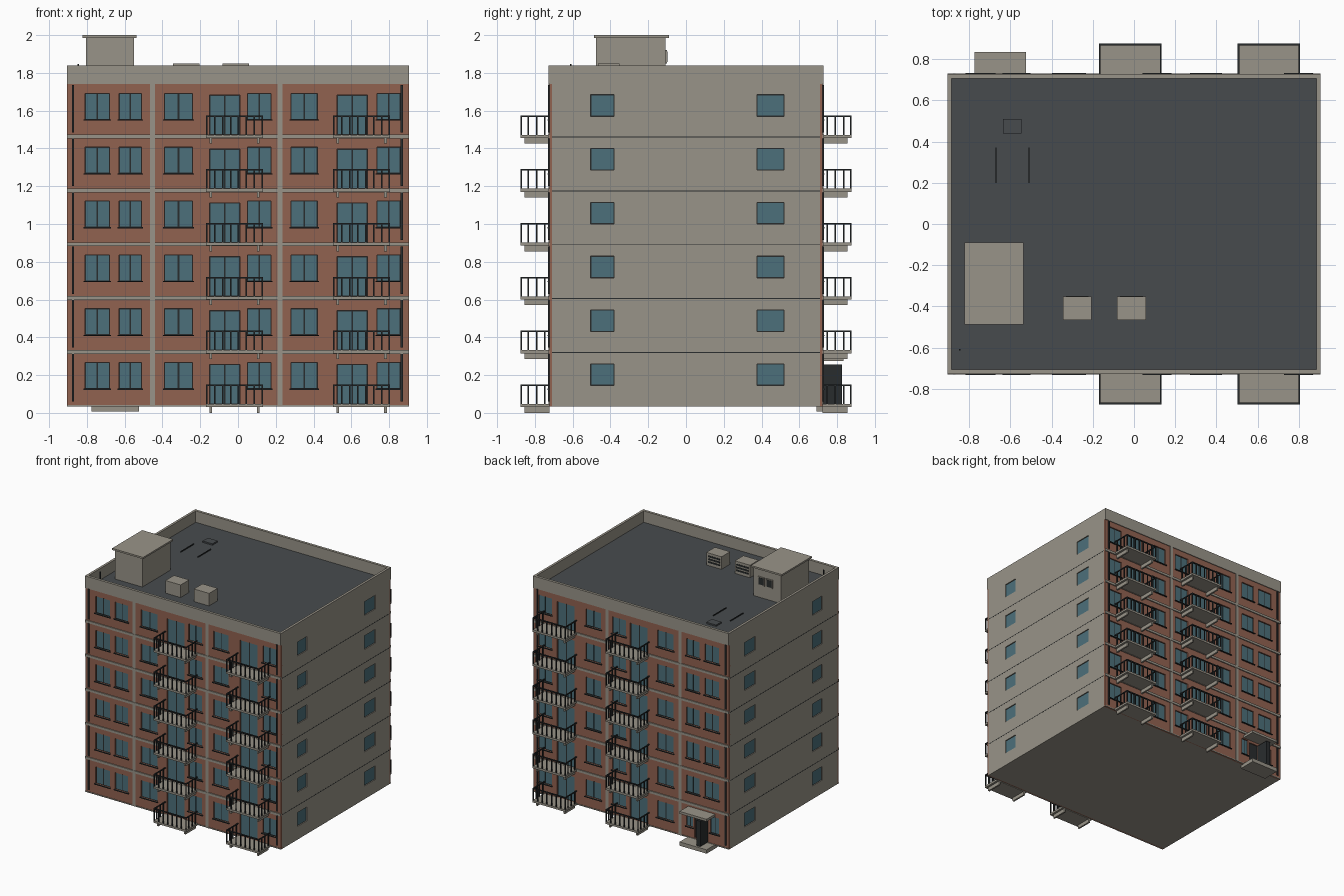
import bpy, bmesh
from mathutils import Vector

cube = bpy.data.objects.get("Cube")
if cube:
    bpy.data.objects.remove(cube, do_unlink=True)


def material(name, srgb):
    col = [(c / 12.92 if c < 0.04 else ((c + 0.055) / 1.055) ** 2.4) for c in srgb] + [1]
    m = bpy.data.materials.new(name)
    m.use_nodes = True
    m.diffuse_color = col
    bsdf = m.node_tree.nodes["Principled BSDF"]
    bsdf.inputs["Base Color"].default_value = col
    bsdf.inputs["Roughness"].default_value = 0.9
    return m


concrete = material("concrete", (0.60, 0.58, 0.535))
brick = material("brick", (0.57, 0.385, 0.315))
glass = material("window glass", (0.30, 0.44, 0.48))
tar = material("roof felt", (0.28, 0.295, 0.305))
metal = material("dark metal", (0.16, 0.175, 0.18))

parts = {}


def part(name, mat):
    if name not in parts:
        parts[name] = (bmesh.new(), mat)
    return parts[name][0]


def box(name, mat, x, y, z):
    """Box spanning the (low, high) pairs x, y and z."""
    bm = part(name, mat)
    verts = bmesh.ops.create_cube(bm, size=1)["verts"]
    for v in verts:
        v.co = Vector([(a + b) / 2 + c * abs(b - a) for c, (a, b) in zip(v.co, (x, y, z))])


def wall_box(name, mat, side, u, d, z):
    """Box on a wall: u runs along the wall, d is the distance from the centre."""
    axis, sign = side
    d = (sign * d[0], sign * d[1])
    x, y = (u, d) if axis == "y" else (d, u)
    box(name, mat, x, y, z)


def pierced_wall(name, mat, side, half, z, d, holes):
    """Wall panel with rectangular openings, built from grid cells and extruded."""
    axis, sign = side
    us = sorted({-half, half} | {u for h in holes for u in h[0]})
    zs = sorted({z[0], z[1]} | {v for h in holes for v in h[1]})
    bm = part(name, mat)
    grid, faces = {}, []

    def vert(u, v):
        if (u, v) not in grid:
            grid[u, v] = bm.verts.new((u, sign * d[0], v) if axis == "y" else (sign * d[0], u, v))
        return grid[u, v]

    for u0, u1 in zip(us, us[1:]):
        for z0, z1 in zip(zs, zs[1:]):
            cu, cz = (u0 + u1) / 2, (z0 + z1) / 2
            if any(h[0][0] < cu < h[0][1] and h[1][0] < cz < h[1][1] for h in holes):
                continue
            faces.append(bm.faces.new([vert(u0, z0), vert(u1, z0), vert(u1, z1), vert(u0, z1)]))
    out = bmesh.ops.extrude_face_region(bm, geom=faces, use_keep_orig=True)["geom"]
    shift = sign * (d[1] - d[0])
    move = Vector((0, shift, 0)) if axis == "y" else Vector((shift, 0, 0))
    bmesh.ops.translate(bm, vec=move, verts=[g for g in out if isinstance(g, bmesh.types.BMVert)])


def window(name, side, u, z, back, panes=2, sill=None):
    """Dark frame, glass panes and an optional sill inside an opening."""
    wall_box(name + "_frames", metal, side, u, (back - 0.002, back + 0.004), z)
    rim, w = 0.004, (u[1] - u[0]) / panes
    for i in range(panes):
        pane = (u[0] + i * w + rim, u[0] + (i + 1) * w - rim)
        wall_box(name + "_panes", glass, side, pane, (back, back + 0.006), (z[0] + rim, z[1] - rim))
    if sill:
        wall_box(name + "_sills", metal, side, (u[0] - 0.008, u[1] + 0.008), (back, sill), (z[0] - 0.006, z[0]))


FLOORS, PITCH, BASE = 6, 0.285, 0.035
levels = [BASE + PITCH * i for i in range(FLOORS)]
W, TOP, EAVES, ROOF = 0.905, 1.84, 1.74, 1.745
windows = [(-0.81, -0.68), (-0.63, -0.51), (-0.39, -0.24), (0.05, 0.175), (0.28, 0.42), (0.735, 0.86)]
doors = [(-0.15, 0.01), (0.525, 0.685)]
balconies = [(-0.17, 0.133), (0.503, 0.806)]

# Core and roof deck
box("building_core", concrete, (-0.893, 0.893), (-0.708, 0.708), (BASE, EAVES))
box("roof_deck", tar, (-0.89, 0.89), (-0.71, 0.71), (EAVES - 0.01, ROOF))

# Parapet
for s in (-1, 1):
    wall_box("parapet", concrete, ("y", s), (-W, W), (0.706, 0.728), (EAVES, TOP))
    wall_box("parapet", concrete, ("x", s), (-0.706, 0.706), (0.885, W), (EAVES, TOP))

# Side walls with two columns of windows and floor seams
for s in (-1, 1):
    side = ("x", s)
    holes = [(u, (z + 0.11, z + 0.225)) for z in levels for u in ((-0.505, -0.38), (0.375, 0.52))]
    pierced_wall("side_walls", concrete, side, 0.71, (BASE, EAVES), (0.893, W), holes)
    for u, z in holes:
        window("side_window", side, u, z, 0.893, panes=1)
    for z in levels[1:]:
        wall_box("side_seams", metal, side, (-0.71, 0.71), (W - 0.002, W + 0.001), (z - 0.002, z + 0.002))


def balcony(s, x, z):
    """Slab, two support beams and a barred railing."""
    side, near, far = ("y", s), 0.722, 0.875
    wall_box("balcony_slabs", concrete, side, x, (near, far), (z - 0.005, z + 0.012))
    for bx in (x[0] + 0.025, x[1] - 0.025):
        wall_box("balcony_beams", concrete, side, (bx - 0.007, bx + 0.007), (near, far - 0.02), (z - 0.035, z - 0.005))
    t, rail = 0.008, (z + 0.107, z + 0.115)
    wall_box("balcony_rails", metal, side, x, (far - 0.01, far), rail)
    for e in (x[0], x[1] - t):
        wall_box("balcony_rails", metal, side, (e, e + t), (near, far), rail)
        for j in range(3):
            d = near + 0.022 + j * 0.043
            wall_box("balcony_bars", metal, side, (e, e + t), (d, d + t), (z + 0.01, rail[0]))
    for j in range(8):
        u = x[0] + j * (x[1] - x[0] - t) / 7
        wall_box("balcony_bars", metal, side, (u, u + t), (far - t, far), (z + 0.01, rail[0]))


# Brick facades, front and back
for s in (-1, 1):
    side = ("y", s)
    glazed = []
    for i, z in enumerate(levels):
        row = list(windows)
        if s == 1 and i == 0:
            row[0:2] = [(-0.81, -0.73), (-0.57, -0.51)]
        glazed += [(u, (z + 0.093, z + 0.232), 0.733) for u in row]
        glazed += [(u, (z + 0.012, z + 0.222), None) for u in doors]
    holes = [g[:2] for g in glazed]
    if s == 1:
        entry = ((-0.675, -0.585), (BASE + 0.012, 0.255))
        holes.append(entry)
        wall_box("entrance_doorway", metal, side, entry[0], (0.706, 0.712), entry[1])
    pierced_wall("brick_facades", brick, side, W, (BASE, EAVES), (0.708, 0.722), holes)
    for u, z, sill in glazed:
        window("facade_window" if sill else "balcony_door", side, u, z, 0.708, sill=sill)

    # Floor bands, base strip and pilasters
    for z in levels[1:]:
        wall_box("floor_bands", concrete, side, (-W, W), (0.715, 0.73), (z - 0.007, z + 0.013))
    wall_box("floor_bands", concrete, side, (-W, W), (0.715, 0.726), (BASE, BASE + 0.008))
    for x in (-0.453, 0.222):
        wall_box("pilasters", concrete, side, (x - 0.013, x + 0.013), (0.715, 0.728), (BASE, EAVES))

    # Downpipes, broken at every floor band
    for x in (-0.873, 0.867):
        for z in levels:
            wall_box("downpipes", metal, side, (x - 0.006, x + 0.006), (0.718, 0.73), (z + 0.025, z + 0.277))

    for z in levels:
        for x in balconies:
            balcony(s, x, z)

# Rear entrance: step, canopy and open door leaf
box("entrance_step", concrete, (-0.775, -0.525), (0.69, 0.835), (0.008, 0.04))
box("entrance_canopy", concrete, (-0.775, -0.525), (0.715, 0.835), (0.275, 0.295))
box("entrance_door", metal, (-0.71, -0.675), (0.715, 0.825), (0.045, 0.257))

# Stair house on the roof
box("stair_house", concrete, (-0.805, -0.55), (-0.477, -0.108), (ROOF - 0.005, 1.988))
box("stair_house_roof", concrete, (-0.823, -0.537), (-0.487, -0.09), (1.986, 2.0))
for x in (-0.624, -0.698):
    u = (x - 0.023, x + 0.023)
    box("stair_house_window_frames", concrete, (u[0] - 0.006, u[1] + 0.006), (-0.11, -0.1), (1.85, 1.92))
    box("stair_house_windows", metal, u, (-0.105, -0.098), (1.857, 1.914))

# Roof vents with louvres facing the back
for x in (-0.275, -0.012):
    box("roof_vents", concrete, (x - 0.07, x + 0.07), (-0.465, -0.352), (ROOF - 0.005, 1.85))
    for k in range(3):
        z = 1.768 + k * 0.024
        box("vent_louvres", metal, (x - 0.055, x + 0.055), (-0.355, -0.349), (z, z + 0.013))

# Small roof fittings
for x in (-0.67, -0.51):
    box("roof_pipes", metal, (x - 0.003, x + 0.003), (0.2, 0.37), (ROOF, ROOF + 0.008))
box("roof_hatch", tar, (-0.635, -0.545), (0.44, 0.51), (ROOF - 0.003, ROOF + 0.012))
box("roof_pole", metal, (-0.849, -0.841), (-0.614, -0.606), (ROOF, 1.846))

# Turn the collected geometry into objects
for name, (bm, mat) in parts.items():
    bmesh.ops.recalc_face_normals(bm, faces=bm.faces)
    mesh = bpy.data.meshes.new(name)
    bm.to_mesh(mesh)
    bm.free()
    mesh.materials.append(mat)
    bpy.context.collection.objects.link(bpy.data.objects.new(name, mesh))
